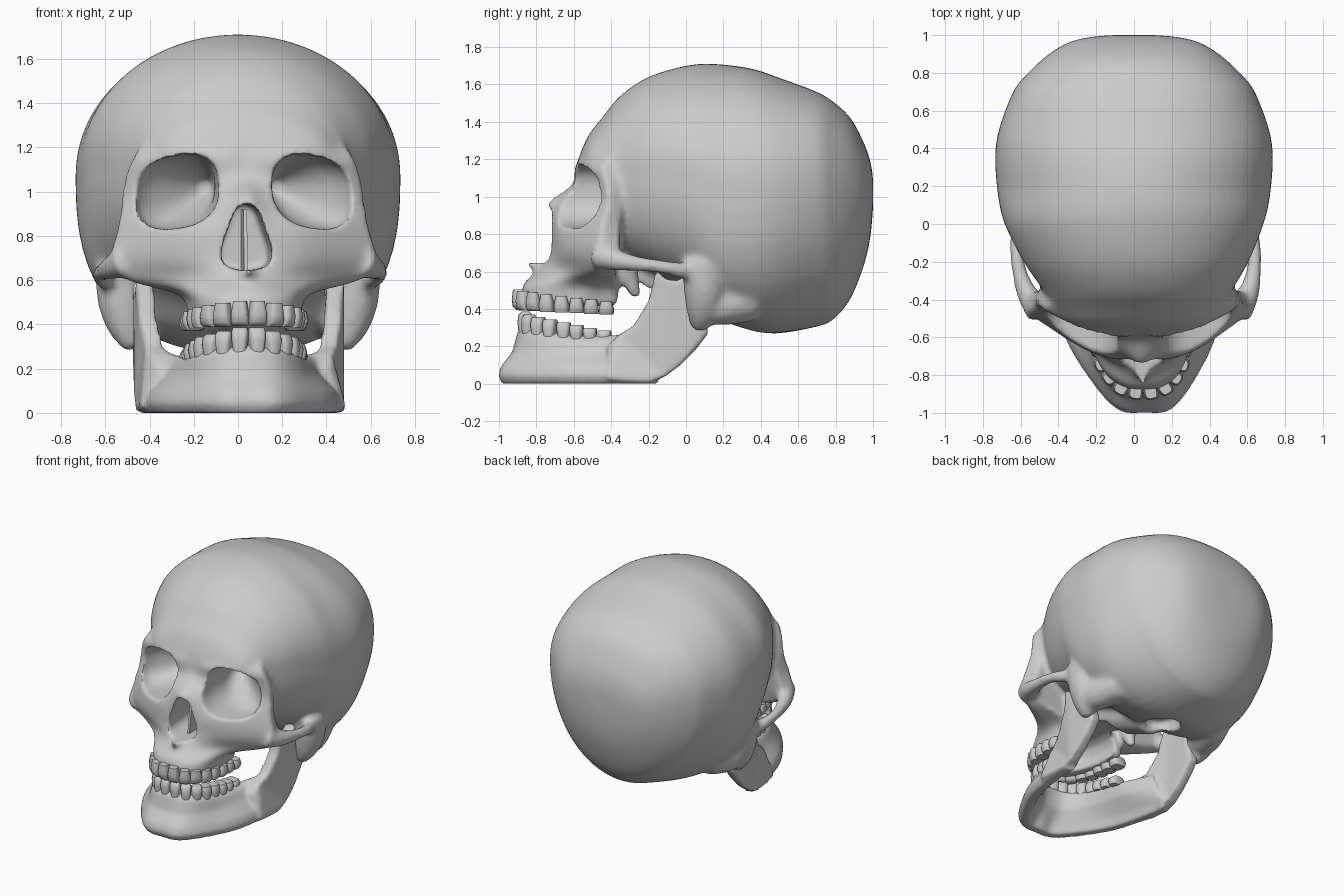
import bpy, bmesh, math
from mathutils import Vector, Matrix

if "Cube" in bpy.data.objects:
    bpy.data.objects.remove(bpy.data.objects["Cube"])

bone = bpy.data.materials.new("bone_grey")
bone.diffuse_color = (0.6, 0.6, 0.6, 1)
bone.use_nodes = True
bone.node_tree.nodes["Principled BSDF"].inputs["Base Color"].default_value = bone.diffuse_color
TAU = 2 * math.pi


def spline(pts, k):
    """Catmull-Rom resampling of tuples of any length."""
    out = []
    for i in range(len(pts) - 1):
        a, b, c, d = pts[max(i - 1, 0)], pts[i], pts[i + 1], pts[min(i + 2, len(pts) - 1)]
        for j in range(k):
            t = j / k
            out.append(tuple(0.5 * (2 * q + (r - p) * t + (2 * p - 5 * q + 4 * r - s) * t * t
                                    + (3 * q - p - 3 * r + s) * t ** 3)
                             for p, q, r, s in zip(a, b, c, d)))
    return out + [tuple(pts[-1])]


def skew(x, y, z):
    """The face leans slightly to one side."""
    return (x - 0.055 * min(y, 0), y, z)


def loft(bm, rings):
    vs = [[bm.verts.new(skew(*p)) for p in r] for r in rings]
    n = len(vs[0])
    for a, b in zip(vs, vs[1:]):
        for i in range(n):
            bm.faces.new((a[i], a[(i + 1) % n], b[(i + 1) % n], b[i]))
    bm.faces.new(vs[0])
    bm.faces.new(vs[-1])


def tube(bm, pts, sides=12):
    """Tapered rod through points (x, y, z, radius)."""
    pts = spline(pts, 5)
    rings = []
    for i, p in enumerate(pts):
        t = (Vector(pts[min(i + 1, len(pts) - 1)][:3]) - Vector(pts[max(i - 1, 0)][:3])).normalized()
        u = t.cross(Vector((0, 1, 0)) if abs(t.z) > 0.75 else Vector((0, 0, 1))).normalized()
        v = t.cross(u)
        rings.append([tuple(Vector(p[:3]) + p[3] * (u * math.cos(a) + v * math.sin(a)))
                      for a in (TAU * j / sides for j in range(sides))])
    loft(bm, rings)


def power(v, e):
    return math.copysign(abs(v) ** e, v)


def make(name, bm):
    bmesh.ops.recalc_face_normals(bm, faces=bm.faces)
    me = bpy.data.meshes.new(name)
    bm.to_mesh(me)
    bm.free()
    ob = bpy.data.objects.new(name, me)
    bpy.context.collection.objects.link(ob)
    return ob


def fuse(ob, size, rounds):
    m = ob.modifiers.new("fuse", 'REMESH')
    m.mode, m.voxel_size = 'VOXEL', size
    s = ob.modifiers.new("soften", 'SMOOTH')
    s.factor, s.iterations = 0.5, rounds


def finish(ob, angle=50):
    bpy.context.view_layer.update()
    dg = bpy.context.evaluated_depsgraph_get()
    me = bpy.data.meshes.new_from_object(ob.evaluated_get(dg))
    ob.modifiers.clear()
    ob.data = me
    me.materials.clear()
    me.materials.append(bone)
    bpy.ops.object.select_all(action='DESELECT')
    ob.select_set(True)
    bpy.context.view_layer.objects.active = ob
    bpy.ops.object.shade_smooth_by_angle(angle=math.radians(angle))


# Braincase: stations of y, top, bottom, half width; the back is fuller above and leaner below
bm = bmesh.new()
stations = [(-.57, 1.22, 1.04, .27), (-.52, 1.33, .92, .38), (-.45, 1.42, .80, .44), (-.35, 1.54, .68, .50),
            (-.2, 1.64, .60, .595), (0, 1.70, .50, .685), (.15, 1.71, .36, .72), (.35, 1.685, .28, .735),
            (.5, 1.635, .27, .715), (.7, 1.56, .305, .64), (.79, 1.505, .345, .57), (.88, 1.42, .455, .475),
            (.95, 1.29, .63, .37), (.985, 1.19, .78, .26), (1.0, 1.10, .94, .12)]
rings = []
for y, top, bot, w in spline(stations, 5):
    f = min(1, max(0, (y - .2) / .5))
    mid = bot + (top - bot) * (.54 + .07 * f)
    ring = []
    for j in range(56):
        c, s = math.cos(TAU * j / 56), math.sin(TAU * j / 56)
        e = 2 / (2 + .25 * f) if s > 0 else 2 / (2.75 - .75 * f)
        ring.append((w * power(c, e), y, mid + (top - mid if s > 0 else mid - bot) * power(s, e)))
    rings.append(ring)
loft(bm, rings)

# Face: slices of z, then the front outline from the middle to the side, then the back
slices = [(1.32, -.48, .1, -.48, .25, -.45, .38, -.38, -.28), (1.23, -.56, .1, -.555, .28, -.52, .45, -.41, -.30),
          (1.15, -.585, .1, -.595, .28, -.575, .505, -.45, -.32), (1.06, -.61, .08, -.60, .28, -.57, .54, -.425, -.34),
          (.96, -.745, .09, -.685, .28, -.60, .555, -.42, -.34), (.83, -.73, .11, -.715, .29, -.66, .575, -.455, -.35),
          (.70, -.73, .12, -.725, .32, -.65, .605, -.46, -.36), (.60, -.80, .12, -.76, .28, -.64, .53, -.47, -.38),
          (.53, -.87, .12, -.845, .23, -.74, .29, -.5, -.36), (.415, -.885, .115, -.86, .20, -.77, .26, -.6, -.37)]
rings = []
for z, yf, x1, y1, x2, y2, x3, y3, yb in spline(slices, 4):
    half = [(x1, y1), (x2, y2), (x3, y3)]
    front = spline([(-x, y) for x, y in half[::-1]] + [(0, yf)] + half, 4)
    rings.append([(x, y, z) for x, y in front + [(x3 - .04, yb), (.04 - x3, yb)]])
loft(bm, rings)

# Skull base and nasal spine, then cheek arches, mastoids and pterygoid plates
tube(bm, [(0, -.38, .63, .11), (0, -.1, .55, .13), (0, .2, .42, .13)])
tube(bm, [(0, -.72, .625, .05), (0, -.79, .635, .035), (0, -.85, .645, .02)])
for s in (-1, 1):
    tube(bm, [(s * .52, -.47, .69, .08), (s * .585, -.37, .66, .058), (s * .62, -.25, .64, .042),
              (s * .63, -.12, .625, .038), (s * .605, -.02, .605, .045), (s * .55, .08, .60, .05)])
    tube(bm, [(s * .53, .10, .66, .12), (s * .52, .10, .5, .115), (s * .50, .085, .38, .085), (s * .47, .065, .29, .04)])
    tube(bm, [(s * .49, .09, .41, .09), (s * .47, .2, .42, .11), (s * .42, .34, .45, .12)])
    tube(bm, [(s * .23, -.32, .70, .07), (s * .22, -.30, .56, .05), (s * .22, -.26, .46, .025)])
skull = make("cranium", bm)

# Hollows: eye sockets, nose, palate, spinal opening
bm = bmesh.new()
for s in (-1, 1):
    rings = []
    for y, cx, cz, hw, hh in spline([(-1.0, .305, 1.0, .185, .165), (-.58, .305, 1.0, .185, .165),
                                     (-.43, .30, 1.0, .172, .152), (-.3, .22, 1.01, .10, .09),
                                     (-.2, .16, 1.02, .03, .03)], 3):
        ring = []
        for j in range(32):
            c, v = (power(f(TAU * j / 32), 2 / 2.5) for f in (math.cos, math.sin))
            ring.append((s * (cx + hw * c), y, cz + hh * v - .15 * hw * c))
        rings.append(ring)
    loft(bm, rings)
pear = spline([(0, .945), (.045, .925), (.08, .84), (.112, .74), (.10, .67), (.03, .645)], 3)
pear += [(-x, z) for x, z in pear[:0:-1]]
loft(bm, [[(x, y, z) for x, z in pear] for y in (-1.1, -.40)])
loft(bm, [[(.165 * k * math.cos(TAU * j / 28), -.45 + .36 * k * math.sin(TAU * j / 28), z) for j in range(28)]
          for z, k in ((.3, 1), (.49, .97), (.54, .82), (.565, .5))])
loft(bm, [[(.11 * math.cos(TAU * j / 24), .30 + .14 * math.sin(TAU * j / 24), z) for j in range(24)]
          for z in (.1, .4)])
hollows = make("hollow_cutter", bm)
hollows.hide_render = True

fuse(skull, .018, 5)
cut = skull.modifiers.new("hollows", 'BOOLEAN')
cut.operation, cut.solver, cut.object = 'DIFFERENCE', 'EXACT', hollows
fuse(skull, .014, 3)
finish(skull)
bpy.data.objects.remove(hollows)

# Thin wall inside the nose
bm = bmesh.new()
loft(bm, [[(x, -.64, .64), (x, -.38, .64), (x, -.38, .92), (x, -.60, .92)] for x in (-.008, .008)])
finish(make("nasal_septum", bm), 30)

# Jaw body: stations of bottom x, y; top x, y, z
bm = bmesh.new()
half = [(.115, -.94, .115, -.825, .30), (.235, -.80, .19, -.73, .285), (.35, -.59, .235, -.58, .265),
        (.41, -.32, .28, -.40, .265), (.42, -.16, .38, -.22, .28)]
path = spline([(-a, b, -c, d, e) for a, b, c, d, e in half[::-1]] + [(0, -.95, 0, -.855, .31)] + half, 5)
rings = []
for i, (bx, by, tx, ty, zt) in enumerate(path):
    a, b = path[max(i - 1, 0)], path[min(i + 1, len(path) - 1)]
    n = Vector((b[3] - a[3], a[2] - b[2])).normalized()
    mx, my = bx * .3 + tx * .7, by * .3 + ty * .7
    rings.append([(x + n.x * o, y + n.y * o, z) for x, y, o, z in (
        (bx, by, .052, .045), (bx, by, .03, 0), (bx, by, -.03, 0), (bx, by, -.052, .05), (mx, my, -.055, .15),
        (tx, ty, -.045, zt - .03), (tx, ty, 0, zt), (tx, ty, .045, zt - .03), (mx, my, .045, .17),
        (bx, by, .035, .095))])
loft(bm, rings)

# Jaw branches with hinge knobs
branch = [(-.42, .20), (-.36, .26), (-.28, .31), (-.20, .44), (-.16, .61), (-.11, .56), (-.04, .55), (.02, .60),
          (.07, .57), (.09, .42), (.12, .27), (.05, .18), (-.03, .10), (-.11, .04), (-.2, .003), (-.42, .02)]
for s in (-1, 1):
    loft(bm, [[(s * (x - .32 * max(0, -.15 - y) * min(1, z / .2)), y, z) for y, z in branch]
              for x in (.395, .435, .475)])
    tube(bm, [(s * .36, .03, .59, .035), (s * .42, .03, .60, .05), (s * .49, .03, .59, .035)])
jaw = make("lower_jaw", bm)
fuse(jaw, .014, 7)
finish(jaw)


# Teeth spaced evenly along an arch
def teeth(name, arch, root, crown, count=8):
    bm = bmesh.new()
    line = spline(arch, 30)
    run = [0]
    for a, b in zip(line, line[1:]):
        run.append(run[-1] + math.dist(a, b))
    step = run[-1] / count
    for k in range(count):
        i = min(range(len(run)), key=lambda q: abs(run[q] - (k + .5) * step))
        a, b = line[max(i - 2, 0)], line[min(i + 2, len(line) - 1)]
        ang = math.atan2(b[1] - a[1], b[0] - a[0])
        depth = .085 if k < 3 else .095 if k < 5 else .115
        t = k / (count - 1)
        z0, z1 = (e[0] + (e[1] - e[0]) * t for e in (root, crown))
        for s in (-1, 1):
            rot = Matrix.Rotation(s * ang, 3, 'Z')
            rings = []
            for f, w, d in ((0, .75, .85), (.5, .98, 1), (.85, 1, .85), (1, .9, .45 if k < 3 else .72)):
                ring = []
                for j in range(16):
                    c, v = (power(g(TAU * j / 16), .6) for g in (math.cos, math.sin))
                    p = rot @ Vector((c * step * .515 * w, v * depth * .5 * d, 0))
                    ring.append((s * line[i][0] + p.x, line[i][1] + p.y, z0 + (z1 - z0) * f))
                rings.append(ring)
            loft(bm, rings)
    finish(make(name, bm), 50)


teeth("upper_teeth", [(0, -.895), (.115, -.865), (.19, -.775), (.225, -.64), (.235, -.39)], (.505, .44), (.395, .37))
teeth("lower_teeth", [(0, -.865), (.11, -.835), (.185, -.745), (.22, -.61), (.235, -.40)], (.27, .225), (.385, .285))
